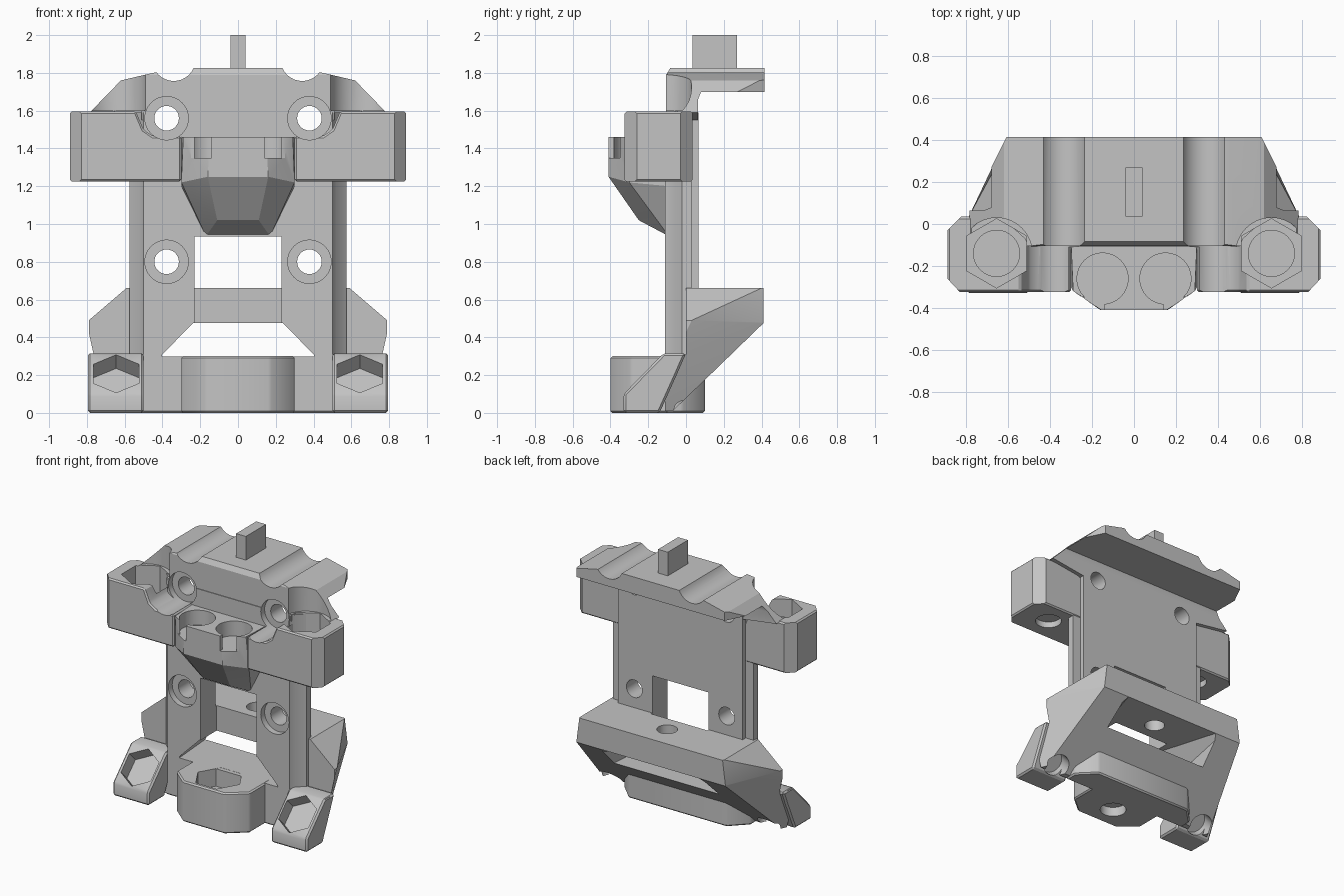
import bpy, bmesh, math
from mathutils import Matrix, Vector

cube = bpy.data.objects.get("Cube")
if cube:
    bpy.data.objects.remove(cube, do_unlink=True)

grey = bpy.data.materials.new("plain grey")
grey.use_nodes = True
GREY = (0.55, 0.55, 0.55, 1)
grey.diffuse_color = GREY
grey.node_tree.nodes["Principled BSDF"].inputs["Base Color"].default_value = GREY


def finish(bm, name, bevel=0):
    bmesh.ops.recalc_face_normals(bm, faces=bm.faces)
    if bevel:
        bmesh.ops.bevel(bm, geom=bm.edges[:], offset=bevel, segments=1,
                        affect='EDGES', clamp_overlap=True)
    me = bpy.data.meshes.new(name)
    bm.to_mesh(me)
    bm.free()
    ob = bpy.data.objects.new(name, me)
    bpy.context.collection.objects.link(ob)
    me.materials.append(grey)
    return ob


def prism(name, pts, axis, a, b, bevel=0):
    """Extrude a 2D outline along one axis from a to b."""
    place = {'x': lambda p, t: (t, p[0], p[1]),
             'y': lambda p, t: (p[0], t, p[1]),
             'z': lambda p, t: (p[0], p[1], t)}[axis]
    bm = bmesh.new()
    lo = [bm.verts.new(place(p, a)) for p in pts]
    hi = [bm.verts.new(place(p, b)) for p in pts]
    bm.faces.new(lo)
    bm.faces.new(hi)
    n = len(pts)
    for i in range(n):
        j = (i + 1) % n
        bm.faces.new((lo[i], lo[j], hi[j], hi[i]))
    return finish(bm, name, bevel)


def hull(name, pts):
    """Convex solid, symmetric in x."""
    bm = bmesh.new()
    for x, y, z in pts:
        for s in (-1, 1):
            bm.verts.new((s * x, y, z))
    bmesh.ops.convex_hull(bm, input=bm.verts[:])
    junk = [v for v in bm.verts if not v.link_faces]
    bmesh.ops.delete(bm, geom=junk, context='VERTS')
    return finish(bm, name)


def rod(start, end, r, sides=32, turn=0):
    """Round or hexagonal cutter between two points."""
    a, b = Vector(start), Vector(end)
    d = b - a
    m = (Matrix.Translation((a + b) / 2) @ d.to_track_quat('Z', 'Y').to_matrix().to_4x4()
         @ Matrix.Rotation(turn, 4, 'Z'))
    bm = bmesh.new()
    bmesh.ops.create_cone(bm, cap_ends=True, segments=sides, radius1=r, radius2=r,
                          depth=d.length, matrix=m)
    return finish(bm, "cutter")


def cut(targets, tool, op='DIFFERENCE'):
    tool.hide_render = True
    for ob in targets:
        mod = ob.modifiers.new("cut", 'BOOLEAN')
        mod.operation, mod.solver, mod.object = op, 'EXACT', tool
        bpy.context.view_layer.objects.active = ob
        bpy.ops.object.modifier_apply(modifier=mod.name)
    bpy.data.objects.remove(tool, do_unlink=True)


def both(half):
    """Close a half outline by mirroring it in its first coordinate."""
    return half + [(-u, v) for u, v in reversed(half)]


# Back plate with sloping flanks
flank = [(0.5, -0.11), (0.52, -0.07), (0.575, -0.02), (0.575, 0.03)]
plate = prism("back_plate", both(flank + [(0.51, 0.03), (0.51, 0.065)]), 'z', 0.6, 1.59)
legs = prism("plate_legs", both(flank), 'z', 0.25, 0.72)

# Grooved cap, trimmed by its side and plan outlines
cap = prism("top_cap", both([(0.24, 1.825), (0.45, 1.8), (0.62, 1.76), (0.785, 1.59),
                             (0.5, 1.55), (0.5, 1.46)]), 'y', -0.2, 0.5)
cut([cap], prism("cutter", [(-0.105, 1.4), (-0.105, 1.79), (-0.075, 1.84), (0.415, 1.84),
                            (0.415, 1.7), (0.08, 1.7), (0.064, 1.66), (0.064, 1.4)],
                 'x', -1, 1), 'INTERSECT')
cut([cap], prism("cutter", both([(0.8, -0.2), (0.8, 0.03), (0.605, 0.42)]),
                 'z', 1, 2), 'INTERSECT')
for s in (-1, 1):
    cut([cap], rod((s * 0.34, -1, 1.872), (s * 0.34, 1, 1.872), 0.115))
tab = prism("top_tab", both([(0.04, 0.035), (0.04, 0.27)]), 'z', 1.78, 2)

# Side arms with nut pockets
arms = []
for s, side in ((1, "left"), (-1, "right")):
    arm = prism(side + "_arm", [(s * x, z) for x, z in
                                [(0.3, 1.225), (0.89, 1.225), (0.89, 1.595), (0.54, 1.595),
                                 (0.5, 1.5), (0.45, 1.465), (0.3, 1.465)]],
                'y', -0.325, 0.035, 0.01)
    cut([arm], prism("cutter", [(s * x, y) for x, y in
                                [(0.2, -0.4), (0.76, -0.4), (0.89, -0.26), (0.89, -0.03),
                                 (0.825, 0.035), (0.2, 0.035)]], 'z', 1, 2), 'INTERSECT')
    arms.append(arm)
    c = (s * 0.655, -0.14)
    cut([arm, cap], rod((*c, 1.4), (*c, 2), 0.165, 6))
    cut([cap], rod((*c, 1.6), (*c, 2), 0.17))
    cut([arm], rod((*c, 1.29), (*c, 1.5), 0.11))
    cut([arm], rod((*c, 1.1), (*c, 1.27), 0.09))

# Twin socket on a tapering support
socket = hull("twin_socket", [(0.15, -0.41, 1.46), (0.16, -0.41, 1.25), (0.29, -0.32, 1.46),
                              (0.3, -0.3, 1.22), (0.11, -0.25, 1.02), (0.3, -0.09, 1.46),
                              (0.3, -0.09, 1.2), (0.17, -0.09, 0.935)])
for s in (-1, 1):
    cut([socket] + arms, rod((s * 0.15, -0.26, 1.35), (s * 0.15, -0.26, 1.6), 0.122))
    cut([socket], prism("cutter", [(s * x, y) for x, y in
                                   [(0.14, -0.5), (0.28, -0.5), (0.28, -0.34), (0.14, -0.37)]],
                        'z', 1.35, 1.6))

# Lower body: sloping bracket with a rear bar, ends tapering to the back
bracket = prism("lower_bracket", [(-0.11, 0.01), (-0.07, 0.01), (0.41, 0.475), (0.41, 0.66),
                                  (0.0, 0.66), (0.0, 0.31), (-0.11, 0.31)], 'x', -0.9, 0.9)
cut([bracket], hull("cutter", [(0.79, -0.5, 0), (0.79, -0.5, 0.49), (0.58, -0.5, 0.67),
                               (0.79, -0.2, 0), (0.79, 0.03, 0.49), (0.58, 0.42, 0.67),
                               (0.605, 0.42, 0.48), (0.6, 0.19, 0)]), 'INTERSECT')

# Base bar and front nut boss
base = prism("base_bar", both([(0.52, -0.11), (0.52, -0.02), (0.4, 0.1)]), 'z', 0, 0.3, 0.01)
boss = prism("front_boss", both([(0.17, -0.4), (0.3, -0.29), (0.3, -0.05)]), 'z', 0, 0.3, 0.01)
c = (0, -0.225)
cut([boss, base], rod((*c, 0.17), (*c, 0.5), 0.17, 6, math.pi / 2))
cut([boss, base], rod((*c, 0.1), (*c, 0.2), 0.1))
cut([boss, base], rod((*c, -0.1), (*c, 0.07), 0.09))

# Sloping feet with hexagonal pockets
feet = []
for s, side in ((1, "left"), (-1, "right")):
    foot = prism(side + "_foot", [(-0.33, 0.0), (-0.33, 0.1), (-0.12, 0.315), (0.0, 0.315),
                                  (-0.05, 0.2), (-0.14, 0.0)], 'x', s * 0.5, s * 0.795, 0.012)
    feet.append(foot)
    mid = Vector((s * 0.645, -0.225, 0.207))
    out = Vector((0, -1, 1)).normalized()
    cut([foot, bracket], rod(mid - out * 0.1, mid + out * 0.2, 0.14, 6))
    cut([foot, bracket], rod(mid - out * 0.4, mid - out * 0.14, 0.085))

# Central window, flared lower opening and rear bar hole
body = [plate, legs, bracket, base]
cut(body, prism("cutter", both([(0.23, 0.46), (0.23, 0.935)]), 'y', -0.5, 0.08))
cut(body, hull("cutter", [(0.4, -0.15, 0.299), (0.225, -0.15, 0.475),
                          (0.45, 0.5, 0.299), (0.42, 0.5, 0.475)]))
cut([bracket], rod((0, 0.22, 0.3), (0, 0.22, 0.8), 0.07))

# Counterbored screw holes
for s in (-1, 1):
    for z in (0.8, 1.56):
        c = s * 0.378
        cut([plate, cap] + arms, rod((c, -0.6, z), (c, -0.065, z), 0.115))
        cut([plate, cap] + arms, rod((c, -0.6, z), (c, 0.3, z), 0.065))
    cut([legs], rod((s * 0.378, -0.6, 0.8), (s * 0.378, -0.065, 0.8), 0.115))

# Smooth the round parts only
bpy.ops.object.select_all(action='DESELECT')
for ob in [plate, legs, cap, tab, socket, bracket, base, boss] + arms + feet:
    ob.select_set(True)
    bpy.context.view_layer.objects.active = ob
bpy.ops.object.shade_smooth_by_angle(angle=math.radians(25))
